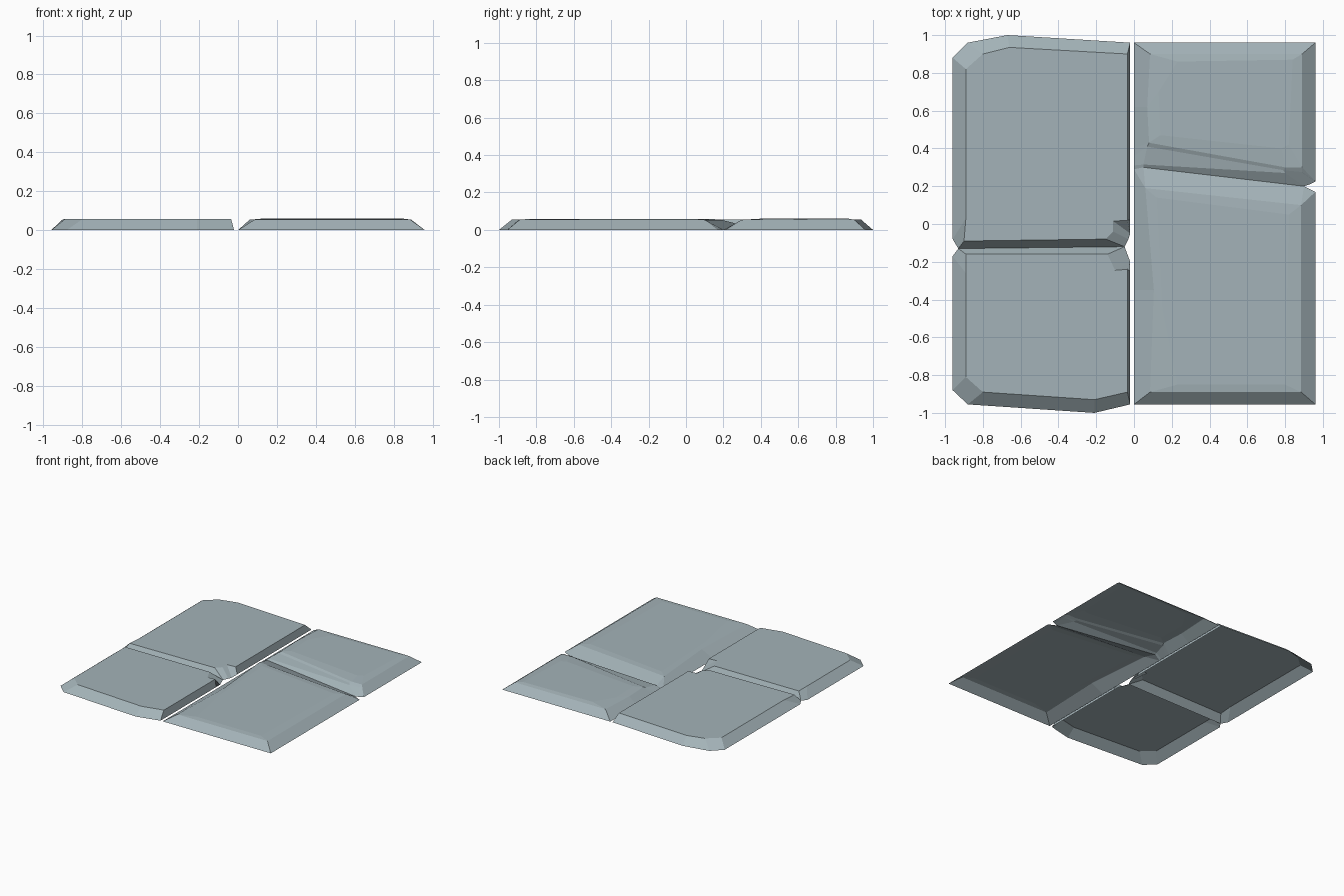
import bpy, bmesh

stone = bpy.data.materials.new("blue grey stone")
stone.diffuse_color = (0.37, 0.45, 0.48, 1)


def finish(name, bm):
    bmesh.ops.remove_doubles(bm, verts=bm.verts, dist=0.0005)
    me = bpy.data.meshes.new(name)
    bm.to_mesh(me)
    bm.free()
    me.materials.append(stone)
    bpy.context.collection.objects.link(bpy.data.objects.new(name, me))


def v3(p, z):
    return (p[0], p[1], p[2] if len(p) > 2 else z)


def slab(name, points, rim_z, crown_z=None):
    """Open-bottomed slab; each point is (foot, rim[, crown]), counter-clockwise."""
    bm = bmesh.new()
    heights = [0.0, rim_z] + ([crown_z] if crown_z else [])
    rings = [[bm.verts.new(v3(p[k], z)) for p in points] for k, z in enumerate(heights)]
    n = len(points)
    for a, b in zip(rings, rings[1:]):
        for i in range(n):
            j = (i + 1) % n
            bm.faces.new((a[i], a[j], b[j], b[i]))
    bm.faces.new(rings[-1])
    finish(name, bm)


def strip(name, rows):
    """Skin between polylines, running from +y to -y."""
    bm = bmesh.new()
    vs = [[bm.verts.new(p) for p in r] for r in rows]
    for a, b in zip(vs, vs[1:]):
        for i in range(len(a) - 1):
            bm.faces.new((a[i], b[i], b[i + 1], a[i + 1]))
    finish(name, bm)


# Left column: two slabs meeting in a V-shaped crack
slab("left_back_slab", [
    ((-0.96, 0.88), (-0.89, 0.82)),
    ((-0.96, -0.03), (-0.89, 0.03)),
    ((-0.96, -0.08), (-0.89, 0.03)),
    ((-0.93, -0.13), (-0.90, -0.09)),
    ((-0.05, -0.12), (-0.15, -0.08)),
    ((-0.03, -0.08), (-0.11, -0.04)),
    ((-0.02, -0.05), (-0.11, 0.015)),
    ((-0.02, 0.02), (-0.035, 0.02)),
    ((-0.02, 0.96), (-0.035, 0.90)),
    ((-0.67, 1.00), (-0.66, 0.935)),
    ((-0.88, 0.96), (-0.80, 0.90)),
], 0.056)
slab("left_front_slab", [
    ((-0.93, -0.13), (-0.89, -0.16)),
    ((-0.96, -0.17), (-0.89, -0.26)),
    ((-0.96, -0.20), (-0.89, -0.26)),
    ((-0.96, -0.88), (-0.89, -0.81)),
    ((-0.88, -0.955), (-0.80, -0.89)),
    ((-0.21, -1.00), (-0.21, -0.93)),
    ((-0.02, -0.955), (-0.035, -0.89)),
    ((-0.02, -0.25), (-0.035, -0.24)),
    ((-0.02, -0.20), (-0.10, -0.245)),
    ((-0.05, -0.12), (-0.14, -0.16)),
], 0.056)

# Right column: two slightly domed slabs
slab("right_back_slab", [
    ((0.0, 0.96), (0.085, 0.90), (0.23, 0.86)),
    ((0.0, 0.62), (0.07, 0.62), (0.13, 0.70)),
    ((0.0, 0.40), (0.08, 0.43), (0.14, 0.47)),
    ((0.08, 0.43, 0.054), (0.08, 0.43), (0.14, 0.47)),
    ((0.80, 0.30, 0.054), (0.80, 0.30), (0.78, 0.40)),
    ((0.89, 0.30, 0.054), (0.89, 0.30), (0.82, 0.42)),
    ((0.96, 0.225), (0.89, 0.30), (0.82, 0.42)),
    ((0.96, 0.96), (0.89, 0.90), (0.84, 0.87)),
], 0.054, 0.06)
slab("right_front_slab", [
    ((0.0, 0.29), (0.06, 0.19), (0.12, 0.14)),
    ((0.0, -0.35), (0.105, -0.35), (0.15, -0.45)),
    ((0.0, -0.955), (0.085, -0.89), (0.23, -0.85)),
    ((0.96, -0.955), (0.885, -0.89), (0.80, -0.85)),
    ((0.96, 0.17), (0.885, 0.10), (0.82, 0.05)),
    ((0.90, 0.20), (0.885, 0.10), (0.82, 0.05)),
    ((0.05, 0.30, 0.025), (0.06, 0.19), (0.12, 0.14)),
], 0.054, 0.058)

# Broken ledge along the right-hand crack
strip("right_crack_ledge", [
    [(0, 0.40, 0), (0.08, 0.43, 0.054), (0.80, 0.30, 0.054), (0.89, 0.30, 0.054), (0.96, 0.225, 0)],
    [(0, 0.36, 0), (0.07, 0.41, 0.046), (0.79, 0.285, 0.046), (0.89, 0.275, 0.042), (0.96, 0.225, 0)],
    [(0, 0.31, 0), (0.05, 0.315, 0.034), (0.80, 0.27, 0.038), (0.89, 0.272, 0.04), (0.96, 0.225, 0)],
    [(0, 0.29, 0), (0.05, 0.30, 0.025), (0.90, 0.20, 0), (0.93, 0.21, 0), (0.96, 0.225, 0)],
])
